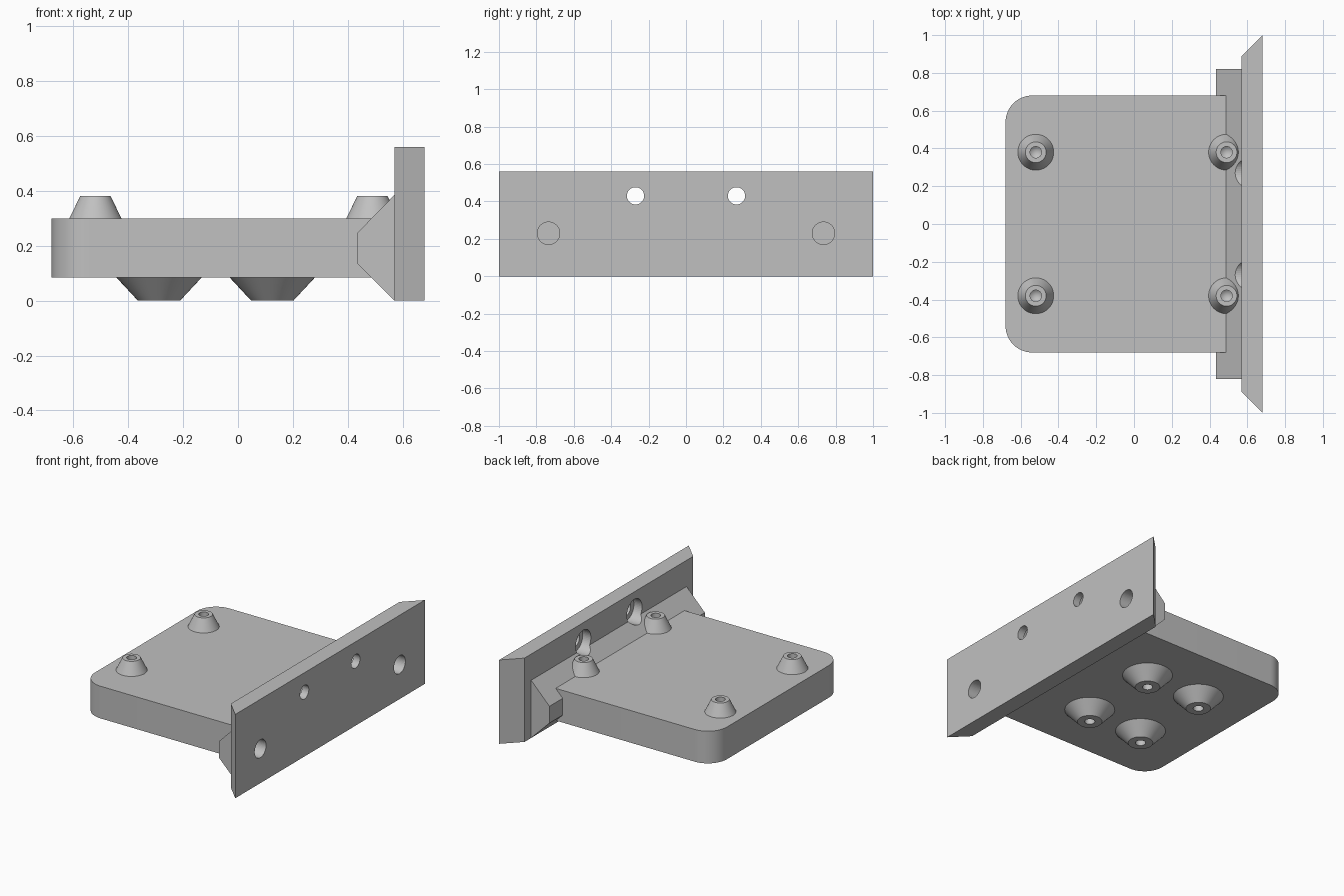
import bpy
import bmesh
from math import cos, sin, pi, radians
from mathutils import Matrix

default = bpy.data.objects.get("Cube")
if default:
    bpy.data.objects.remove(default, do_unlink=True)

grey = bpy.data.materials.new("plain grey")
grey.use_nodes = True
colour = (0.53, 0.53, 0.53, 1)
grey.diffuse_color = colour
grey.node_tree.nodes["Principled BSDF"].inputs["Base Color"].default_value = colour


def finish(name, bm):
    bmesh.ops.recalc_face_normals(bm, faces=bm.faces)
    mesh = bpy.data.meshes.new(name)
    bm.to_mesh(mesh)
    bm.free()
    mesh.materials.append(grey)
    ob = bpy.data.objects.new(name, mesh)
    bpy.context.collection.objects.link(ob)
    return ob


def prism(name, points, axis, low, high):
    """Extrude an outline along z (points are x, y) or y (points are x, z)."""
    bm = bmesh.new()
    place = (lambda a, b: (a, b, low)) if axis == "z" else (lambda a, b: (a, low, b))
    face = bm.faces.new([bm.verts.new(place(a, b)) for a, b in points])
    new = bmesh.ops.extrude_face_region(bm, geom=[face])["geom"]
    shift = (0, 0, high - low) if axis == "z" else (0, high - low, 0)
    bmesh.ops.translate(bm, vec=shift, verts=[v for v in new if isinstance(v, bmesh.types.BMVert)])
    return finish(name, bm)


def lathe(name, profile, x, y, steps=48):
    """Turn a (radius, z) profile about a vertical axis."""
    bm = bmesh.new()
    verts = [bm.verts.new((r, 0, z)) for r, z in profile]
    edges = [bm.edges.new(pair) for pair in zip(verts, verts[1:])]
    bmesh.ops.spin(bm, geom=verts + edges, cent=(0, 0, 0), axis=(0, 0, 1),
                   angle=2 * pi, steps=steps)
    bmesh.ops.remove_doubles(bm, verts=bm.verts, dist=0.0001)
    ob = finish(name, bm)
    ob.location = (x, y, 0)
    return ob


def drill(name, radius, x1, x2, y, z):
    """Hidden cylinder along x, used as a cutter."""
    bm = bmesh.new()
    turn = Matrix.Translation(((x1 + x2) / 2, y, z)) @ Matrix.Rotation(pi / 2, 4, "Y")
    bmesh.ops.create_cone(bm, cap_ends=True, segments=48, radius1=radius, radius2=radius,
                          depth=x2 - x1, matrix=turn)
    ob = finish(name, bm)
    ob.hide_render = True
    ob.hide_set(True)
    return ob


def smooth(ob):
    bpy.ops.object.select_all(action="DESELECT")
    ob.select_set(True)
    bpy.context.view_layer.objects.active = ob
    bpy.ops.object.shade_smooth_by_angle(angle=radians(30))


# Base plate with two rounded corners at the free end
R, W, END = 0.14, 0.68, 0.5
outline = [(END, -W), (END, W)]
for sign, start in ((1, pi / 2), (-1, pi)):
    for i in range(13):
        a = start + i * pi / 24
        outline.append((-W + R + R * cos(a), sign * (W - R) + R * sin(a)))
plate = prism("base_plate", outline, "z", 0.085, 0.30)

# Upright end panel with mitred ends
panel = prism("end_panel", [(0.57, -0.89), (0.68, -1), (0.68, 1), (0.57, 0.89)], "z", 0, 0.56)

# Sloped rail joining plate and panel
rail = prism("joining_rail", [(0.575, 0), (0.57, 0), (0.435, 0.135), (0.435, 0.247),
                              (0.57, 0.385), (0.575, 0.385)], "y", -0.82, 0.82)

# Screw holes: counterbored through holes and larger blind holes
cutters = []
for side, s in (("left", 1), ("right", -1)):
    cutters += [drill(side + "_through_cutter", 0.046, 0.6, 0.75, s * 0.27, 0.43),
                drill(side + "_counterbore_cutter", 0.08, 0.4, 0.63, s * 0.27, 0.43),
                drill(side + "_blind_cutter", 0.06, 0.52, 0.75, s * 0.735, 0.23)]
for part in (panel, rail):
    for cutter in cutters:
        if part == rail and "through" in cutter.name:
            continue
        mod = part.modifiers.new("hole", "BOOLEAN")
        mod.operation = "DIFFERENCE"
        mod.solver = "EXACT"
        mod.object = cutter

# Tapered posts above and wide tapered feet below, each with a drilled hole
post_profile = [(0.095, 0.30), (0.055, 0.382), (0.03, 0.382), (0.03, 0.335), (0, 0.31)]
foot_profile = [(0.157, 0.086), (0.077, 0), (0.032, 0), (0.032, 0.055), (0, 0.078)]
turned = []
for side, s in (("left", 1), ("right", -1)):
    for i, x in enumerate((-0.52, 0.49)):
        turned.append(lathe(f"post_{side}_{i + 1}", post_profile, x, s * 0.38))
    for i, x in enumerate((-0.288, 0.125)):
        turned.append(lathe(f"foot_{side}_{i + 1}", foot_profile, x, s * 0.28))

for ob in [plate, panel, rail] + turned:
    smooth(ob)
